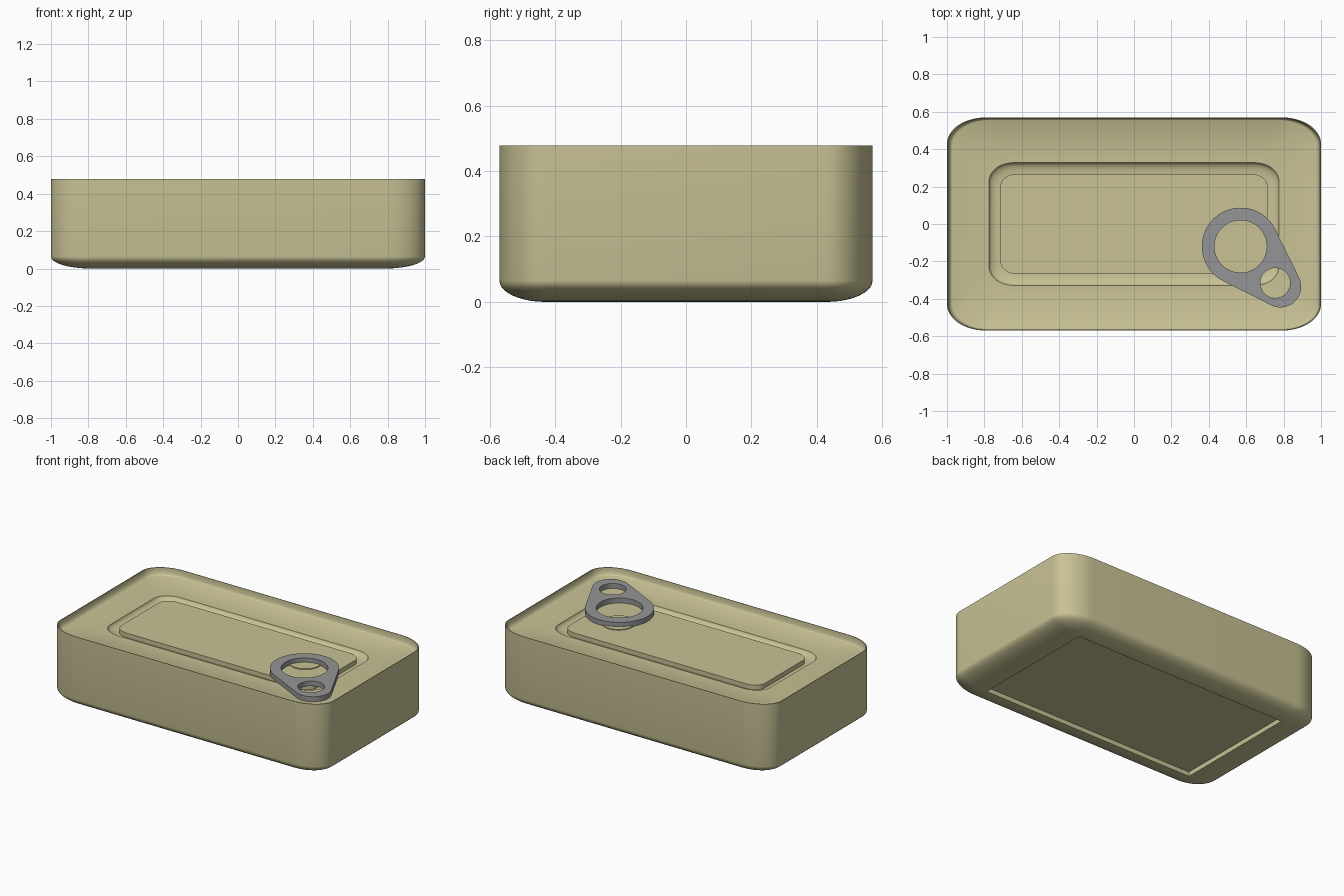
import bpy, bmesh, math

if "Cube" in bpy.data.objects:
    bpy.data.objects.remove(bpy.data.objects["Cube"])

CORNER = 12  # segments per rounded corner


def material(name, rgb):
    m = bpy.data.materials.new(name)
    m.diffuse_color = (*rgb, 1)
    m.use_nodes = True
    m.node_tree.nodes["Principled BSDF"].inputs["Base Color"].default_value = m.diffuse_color
    return m


def finish(obj, mat, angle=32):
    obj.data.materials.clear()
    obj.data.materials.append(mat)
    bpy.ops.object.select_all(action='DESELECT')
    obj.select_set(True)
    bpy.context.view_layer.objects.active = obj
    bpy.ops.object.shade_smooth_by_angle(angle=math.radians(angle))


def rounded_ring(bm, hx, hy, rx, ry, z):
    """Rectangle loop with elliptical corners; zero radii give sharp corners."""
    verts = []
    for k, (sx, sy) in enumerate([(1, 1), (-1, 1), (-1, -1), (1, -1)]):
        for i in range(CORNER + 1):
            a = math.pi / 2 * (k + i / CORNER)
            verts.append(bm.verts.new((sx * (hx - rx) + rx * math.cos(a),
                                       sy * (hy - ry) + ry * math.sin(a), z)))
    return verts


khaki = material("khaki_tin", (0.58, 0.54, 0.30))
grey = material("grey_metal", (0.30, 0.30, 0.31))

# Tin: one continuous skin from the bottom recess, up the sides, over the lid
RX, RY = 0.21, 0.14
LID, RIM = 0.43, 0.478
HX, HY = 1.0, 0.57
rings = [(HX - RX, HY - RY, 0, 0, 0.03)]                 # recessed floor
for i in range(11):                                      # rounded bottom edge
    t = math.pi / 2 * i / 10
    s = math.sin(t)
    rings.append((HX - RX * (1 - s), HY - RY * (1 - s), RX * s, RY * s,
                  0.065 * (1 - math.cos(t))))
rings.append((HX, HY, RX, RY, RIM))                      # side wall
rings.append((HX - .005, HY - .003, RX, RY, RIM))        # thin lip
for i in range(1, 6):                                    # curved inside of rim
    t = math.pi / 2 * i / 5
    c = 1 - math.cos(t)
    rings.append((HX - .005 - .026 * c, HY - .003 - .012 * c, RX - .01 * c, RY - .01 * c,
                  RIM - (RIM - LID) * math.sin(t)))
for i in range(6):                                       # groove in the lid
    t = math.pi / 2 * i / 5
    c = 1 - math.cos(t)
    rings.append((.775 - .06 * c, .328 - .06 * c, .13 - .04 * c, .10 - .03 * c,
                  LID - .03 * math.sin(t)))
rings.append((.715, .268, .09, .07, LID))                # centre panel edge

bm = bmesh.new()
loops = [rounded_ring(bm, *r) for r in rings]
n = len(loops[0])
for lo, hi in zip(loops, loops[1:]):
    for i in range(n):
        j = (i + 1) % n
        bm.faces.new((lo[i], lo[j], hi[j], hi[i]))
bm.faces.new(loops[0][::-1])
bm.faces.new(loops[-1])
bmesh.ops.remove_doubles(bm, verts=bm.verts[:], dist=1e-5)
bmesh.ops.dissolve_degenerate(bm, edges=bm.edges[:], dist=1e-6)
bmesh.ops.recalc_face_normals(bm, faces=bm.faces[:])
me = bpy.data.meshes.new("tin_body")
bm.to_mesh(me)
bm.free()
tin = bpy.data.objects.new("tin_body", me)
bpy.context.collection.objects.link(tin)
finish(tin, khaki)

# Rivet disc on the panel
bpy.ops.mesh.primitive_cylinder_add(vertices=48, radius=0.1, depth=0.02,
                                    location=(0.49, 0.003, LID - 0.004))
rivet = bpy.context.object
rivet.name = "rivet_disc"
finish(rivet, khaki)

# Pull tab: teardrop outline with a finger hole and a small hole
big, small = (0.57, -0.12), (0.783, -0.335)
R1, R2 = 0.207, 0.111
axis = math.atan2(small[1] - big[1], small[0] - big[0])
tangent = math.acos((R1 - R2) / math.dist(big, small))


def arc(c, r, a0, a1, steps):
    return [(c[0] + r * math.cos(a0 + (a1 - a0) * i / steps),
             c[1] + r * math.sin(a0 + (a1 - a0) * i / steps)) for i in range(steps + 1)]


outline = (arc(big, R1, axis + tangent, axis + 2 * math.pi - tangent, 40)
           + arc(small, R2, axis - tangent, axis + tangent, 24))
shapes = [outline,
          arc(big, 0.14, 0, 2 * math.pi, 48)[:-1],
          arc((0.755, -0.315), 0.08, 0, 2 * math.pi, 36)[:-1]]
cu = bpy.data.curves.new("pull_tab", 'CURVE')
cu.dimensions = '2D'
cu.fill_mode = 'BOTH'
cu.extrude = 0.0165
for pts in shapes:
    sp = cu.splines.new('POLY')
    sp.points.add(len(pts) - 1)
    for p, (x, y) in zip(sp.points, pts):
        p.co = (x, y, 0, 1)
    sp.use_cyclic_u = True
tab = bpy.data.objects.new("pull_tab", cu)
tab.location.z = 0.447
bpy.context.collection.objects.link(tab)
bpy.ops.object.select_all(action='DESELECT')
tab.select_set(True)
bpy.context.view_layer.objects.active = tab
bpy.ops.object.convert(target='MESH')
tab = bpy.context.object
bm = bmesh.new()
bm.from_mesh(tab.data)
bmesh.ops.remove_doubles(bm, verts=bm.verts[:], dist=1e-5)
bmesh.ops.recalc_face_normals(bm, faces=bm.faces[:])
bm.to_mesh(tab.data)
bm.free()
finish(tab, grey)
